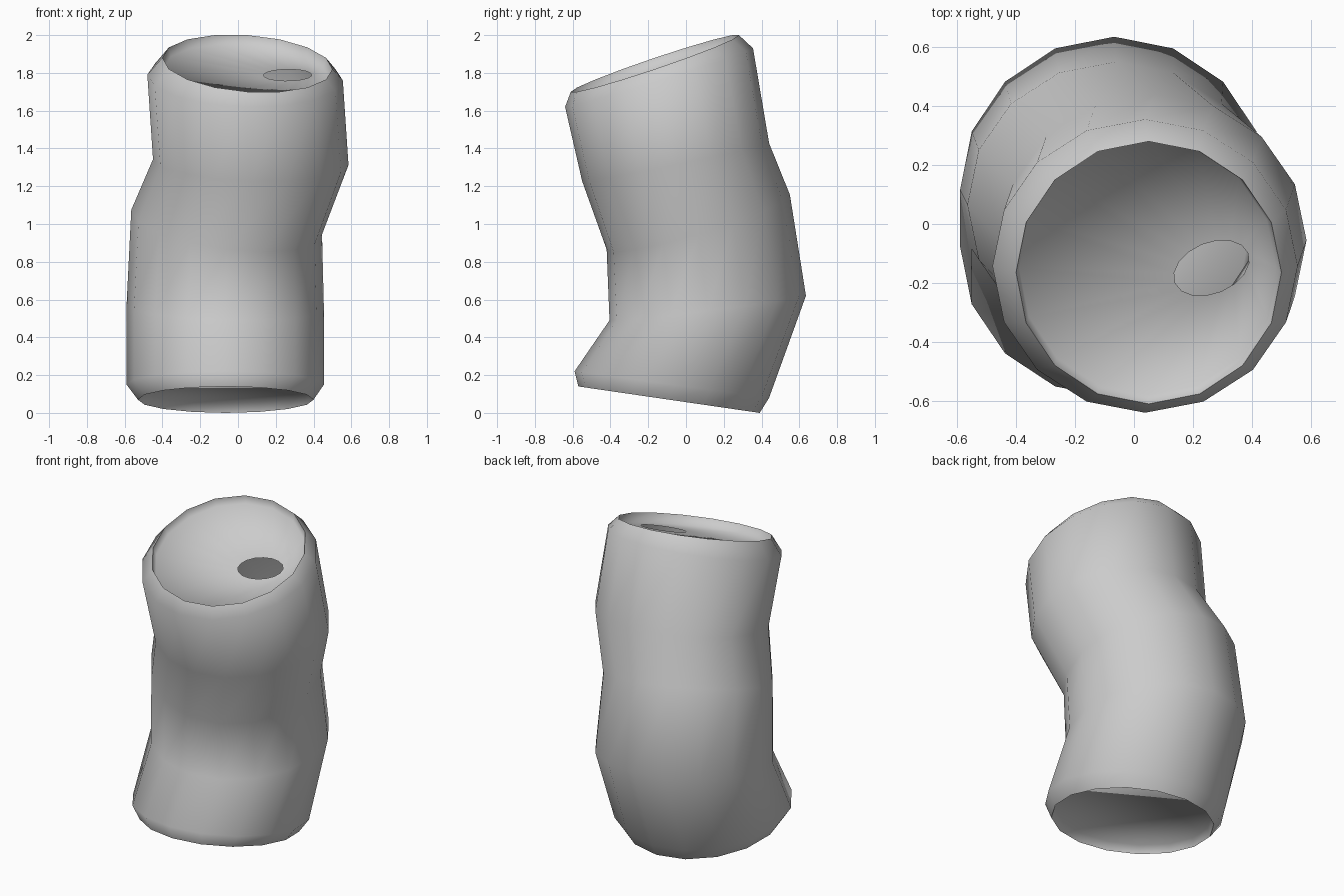
import bpy
from math import cos, sin, pi, radians
from mathutils import Vector

if "Cube" in bpy.data.objects:
    bpy.data.objects.remove(bpy.data.objects["Cube"])

N = 16  # sides of the can


def frame(lx, rx, fy, by, lz, rz, fz, bz):
    """Tilted ring from its left/right (x, z) and front/back (y, z) extremes."""
    c = Vector(((lx + rx) / 2, (fy + by) / 2, (lz + rz + fz + bz) / 4))
    u = Vector(((rx - lx) / 2, 0, (rz - lz) / 2))
    v = Vector((0, (by - fy) / 2, (bz - fz) / 2))
    return c, u, v


def ring(f, scale=1.0, sink=0.0):
    c, u, v = f
    n = u.cross(v).normalized()
    return [c + n * sink + (u * cos(2 * pi * i / N) + v * sin(2 * pi * i / N)) * scale
            for i in range(N)]


def loft(name, rings, cap_start=False):
    verts = [p for r in rings for p in r]
    faces = [(k * N + i, k * N + (i + 1) % N, (k + 1) * N + (i + 1) % N, (k + 1) * N + i)
             for k in range(len(rings) - 1) for i in range(N)]
    if cap_start:
        faces.append(tuple(reversed(range(N))))
    mesh = bpy.data.meshes.new(name)
    mesh.from_pydata(verts, [], faces)
    mesh.shade_smooth()
    obj = bpy.data.objects.new(name, mesh)
    bpy.context.collection.objects.link(obj)
    return obj


# Bent body: rings from the bottom rim to the top rim
sections = [
    frame(-0.53, 0.40, -0.57, 0.39, 0.07, 0.07, 0.14, 0.00),
    frame(-0.59, 0.455, -0.59, 0.44, 0.15, 0.15, 0.22, 0.08),
    frame(-0.59, 0.455, -0.405, 0.635, 0.57, 0.54, 0.49, 0.62),
    frame(-0.565, 0.445, -0.42, 0.55, 1.08, 0.95, 0.86, 1.15),
    frame(-0.45, 0.585, -0.55, 0.44, 1.34, 1.31, 1.23, 1.43),
    frame(-0.48, 0.555, -0.64, 0.355, 1.79, 1.76, 1.62, 1.93),
    frame(-0.40, 0.50, -0.61, 0.28, 1.88, 1.82, 1.70, 2.00),
]
loft("can_body", [ring(f) for f in sections])

# Recessed base
bottom = sections[0]
loft("base_panel", [ring(bottom, 0.96, 0.05), ring(bottom)], cap_start=True)

# Recessed lid with an oval drinking hole
top = sections[-1]
c, u, v = top
n = u.cross(v).normalized()
uh, vh = u.normalized(), v.normalized()
tilt = radians(25)
major = uh * cos(tilt) + vh * sin(tilt)
minor = vh * cos(tilt) - uh * sin(tilt)
centre = c - n * 0.05 + u * 0.48
hole = []
for i in range(N):
    a = 2 * pi * i / N - tilt
    hole.append(centre + major * 0.135 * cos(a) + minor * 0.09 * sin(a))
loft("lid_panel", [ring(top), ring(top, 0.97, -0.05), hole])
